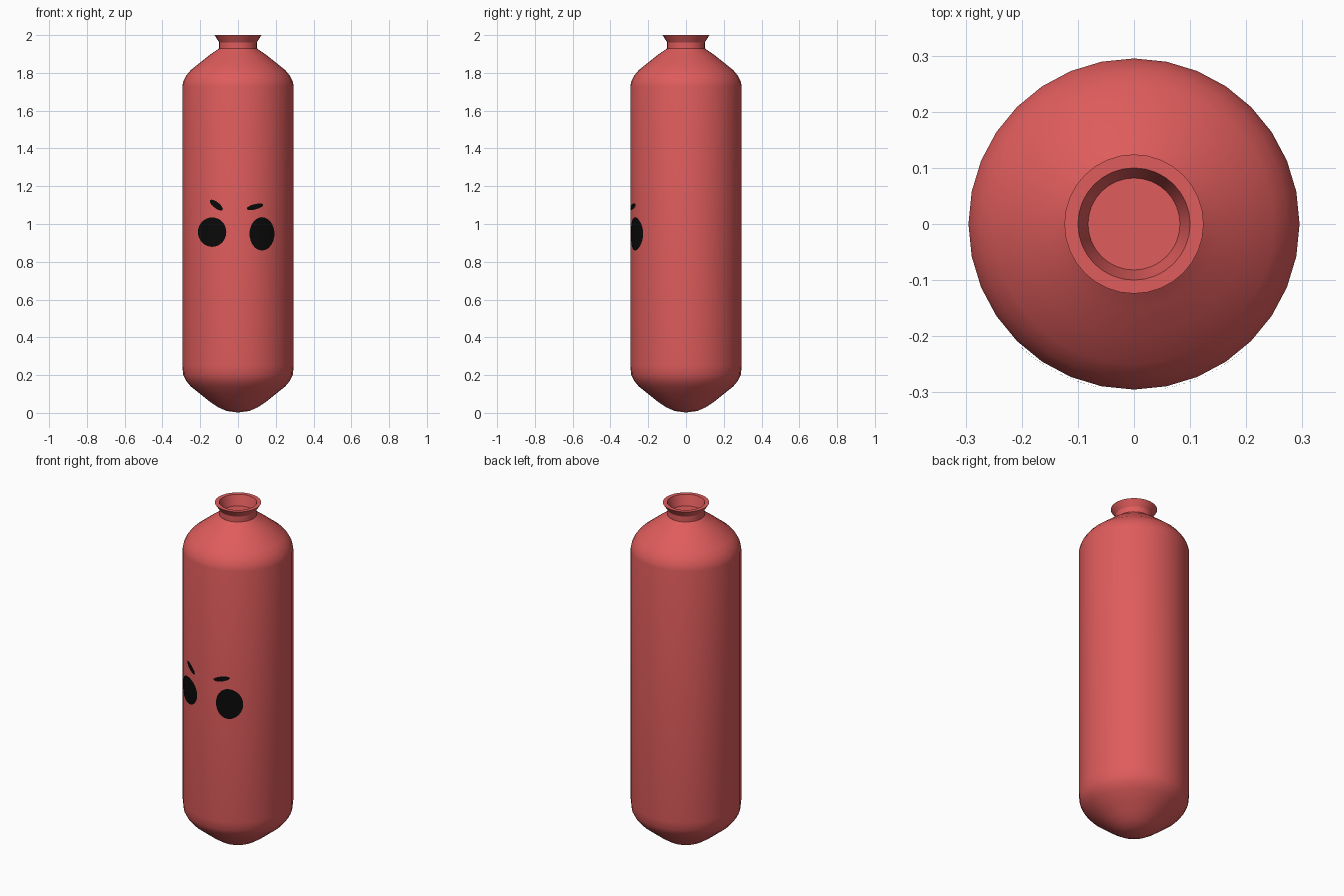
import bpy, bmesh, math

if "Cube" in bpy.data.objects:
    bpy.data.objects.remove(bpy.data.objects["Cube"])

R = 0.295


def material(name, rgb):
    m = bpy.data.materials.new(name)
    m.diffuse_color = (*rgb, 1)
    m.use_nodes = True
    m.node_tree.nodes["Principled BSDF"].inputs["Base Color"].default_value = m.diffuse_color
    return m


red = material("sausage red", (0.74, 0.107, 0.107))
black = material("face black", (0.003, 0.003, 0.003))


def finish(bm, name, mat, angle=None):
    bmesh.ops.recalc_face_normals(bm, faces=bm.faces)
    me = bpy.data.meshes.new(name)
    bm.to_mesh(me)
    bm.free()
    me.materials.append(mat)
    ob = bpy.data.objects.new(name, me)
    bpy.context.collection.objects.link(ob)
    if angle:
        bpy.context.view_layer.objects.active = ob
        ob.select_set(True)
        bpy.ops.object.shade_smooth_by_angle(angle=math.radians(angle))
        ob.select_set(False)
    return ob


def lathe(name, profile, mat, sides=32):
    bm = bmesh.new()
    vs = [bm.verts.new((0, r, z)) for r, z in profile]
    es = [bm.edges.new(p) for p in zip(vs, vs[1:])]
    bmesh.ops.spin(bm, geom=vs + es, axis=(0, 0, 1), cent=(0, 0, 0),
                   angle=2 * math.pi, steps=sides, use_duplicate=False)
    bmesh.ops.remove_doubles(bm, verts=bm.verts, dist=0.0005)
    return finish(bm, name, mat, 32)


# Rounded body, same cap curve at both ends
cap = [(0.06, 0.010), (0.105, 0.030), (0.15, 0.060), (0.20, 0.100),
       (0.25, 0.140), (0.275, 0.170), (0.29, 0.200), (R, 0.25)]
top = [(r, 1.955 - z) for r, z in reversed(cap[1:])]
top[0] = (R, 1.73)
lathe("body", [(0, 0.002)] + cap + top + [(0.10, 1.93), (0, 1.93)], red)

# Knotted end: neck, flared lip and shallow recess
lathe("tied_end", [(0.10, 1.925), (0.10, 1.962), (0.124, 2.0), (0.10, 2.0),
                   (0.082, 1.94), (0, 1.94)], red)


def face_plate(name, cx, cz, rx, rz, tilt=0, rings=5, segs=32):
    """Thin ellipse wrapped onto the front of the body."""
    bm = bmesh.new()
    c, s = math.cos(tilt), math.sin(tilt)

    def point(u, v):
        x, z = cx + u * c - v * s, cz + u * s + v * c
        return bm.verts.new((x, -math.sqrt((R + 0.003) ** 2 - x * x), z))

    loops = [[point(rx * k / rings * math.cos(2 * math.pi * i / segs),
                    rz * k / rings * math.sin(2 * math.pi * i / segs))
              for i in range(segs)] for k in range(1, rings + 1)]
    mid = point(0, 0)
    for i in range(segs):
        j = (i + 1) % segs
        bm.faces.new((mid, loops[0][i], loops[0][j]))
        for a, b in zip(loops, loops[1:]):
            bm.faces.new((a[i], b[i], b[j], a[j]))
    ob = finish(bm, name, black, 30)
    # make sure the plate faces outward
    if sum(p.normal.y for p in ob.data.polygons) > 0:
        ob.data.flip_normals()
    return ob


# Eyes and eyebrows
face_plate("left_eye", -0.137, 0.957, 0.075, 0.078)
face_plate("right_eye", 0.127, 0.948, 0.066, 0.088)
face_plate("left_eyebrow", -0.115, 1.100, 0.042, 0.016, math.radians(-38))
face_plate("right_eyebrow", 0.090, 1.091, 0.045, 0.014, math.radians(14))
